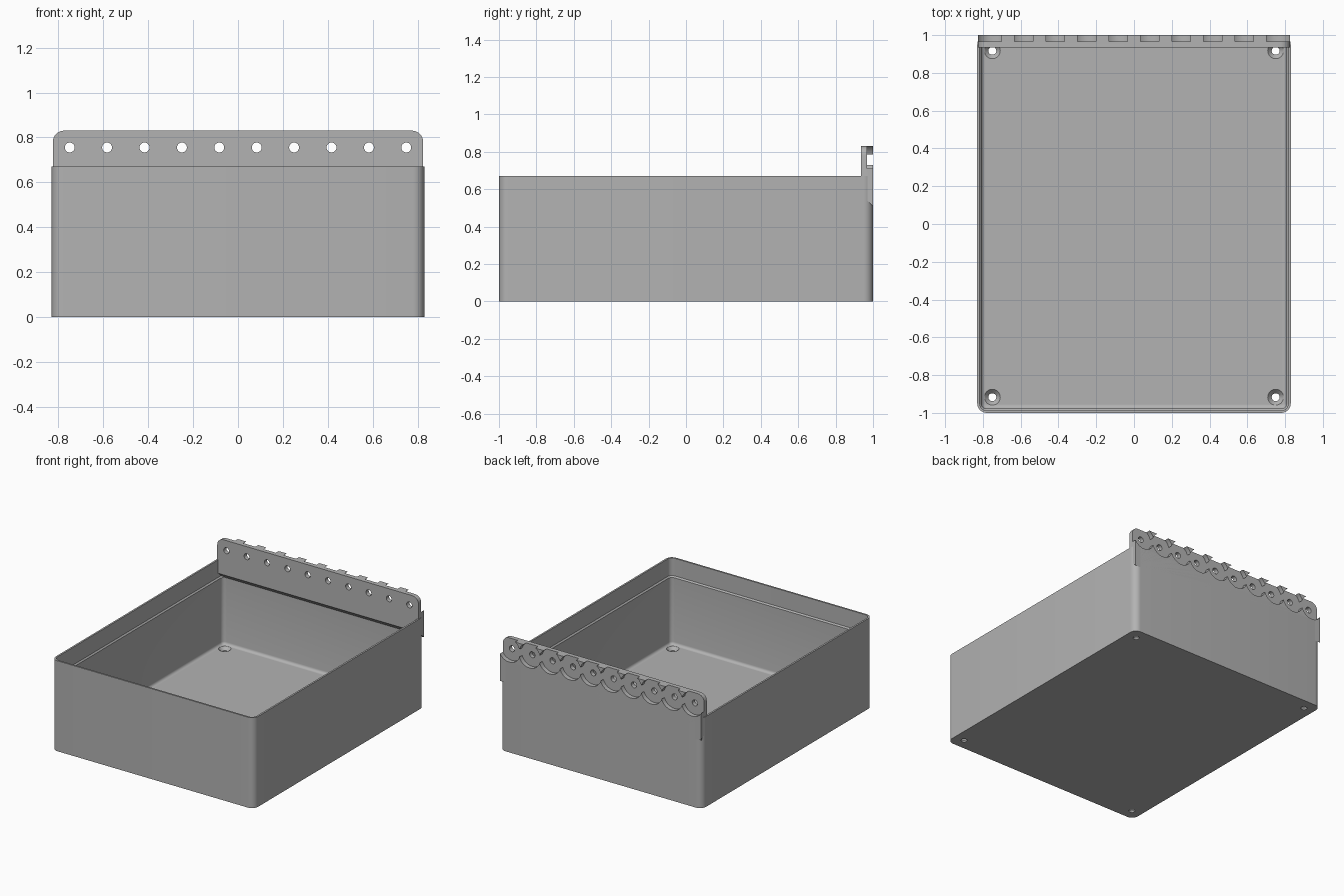
import bpy, bmesh, math

old = bpy.data.objects.get("Cube")
if old:
    bpy.data.objects.remove(old, do_unlink=True)

grey = bpy.data.materials.new("plain grey")
grey.use_nodes = True
grey.diffuse_color = (0.45, 0.45, 0.45, 1)
grey.node_tree.nodes["Principled BSDF"].inputs["Base Color"].default_value = grey.diffuse_color


def make_object(name, bm):
    bmesh.ops.recalc_face_normals(bm, faces=bm.faces)
    mesh = bpy.data.meshes.new(name)
    bm.to_mesh(mesh)
    bm.free()
    mesh.materials.append(grey)
    obj = bpy.data.objects.new(name, mesh)
    bpy.context.collection.objects.link(obj)
    return obj


def rounded_ring(hx, hy, r, z, cx=0, cy=0, steps=8):
    """Rounded rectangle outline at height z; a circle when hx = hy = r."""
    pts = []
    for q, (sx, sy) in enumerate(((1, 1), (-1, 1), (-1, -1), (1, -1))):
        for i in range(steps + 1):
            a = (q + i / steps) * math.pi / 2
            pts.append((cx + sx * (hx - r) + r * math.cos(a),
                        cy + sy * (hy - r) + r * math.sin(a), z))
    return pts


def loft(name, rings):
    """Skin a stack of rings and cap both ends."""
    bm = bmesh.new()
    loops = [[bm.verts.new(p) for p in ring] for ring in rings]
    n = len(loops[0])
    for a, b in zip(loops, loops[1:]):
        for i in range(n):
            j = (i + 1) % n
            bm.faces.new((a[i], a[j], b[j], b[i]))
    bm.faces.new(loops[0])
    bm.faces.new(loops[-1])
    bmesh.ops.remove_doubles(bm, verts=bm.verts, dist=1e-5)
    return make_object(name, bm)


def y_cylinder(name, r, x, z, y0, y1):
    bpy.ops.mesh.primitive_cylinder_add(vertices=64, radius=r, depth=y1 - y0,
                                        location=(x, (y0 + y1) / 2, z),
                                        rotation=(math.pi / 2, 0, 0))
    obj = bpy.context.object
    obj.name = name
    return obj


def cut(target, cutter):
    mod = target.modifiers.new("cut", 'BOOLEAN')
    mod.operation = 'DIFFERENCE'
    mod.solver = 'EXACT'
    mod.object = cutter
    bpy.context.view_layer.objects.active = target
    bpy.ops.object.modifier_apply(modifier=mod.name)
    bpy.data.objects.remove(cutter, do_unlink=True)


def smooth(obj):
    bpy.ops.object.select_all(action='DESELECT')
    obj.select_set(True)
    bpy.context.view_layer.objects.active = obj
    bpy.ops.object.shade_smooth_by_angle(angle=math.radians(28))


# Open box: outer wall, thin rim, small inner step, filleted floor
HX, HY, TOP, FLOOR, R = 0.83, 1.0, 0.67, 0.035, 0.05


def inset(d, z):
    return rounded_ring(HX - d, HY - d, R - d, z)


rings = [inset(0, 0), inset(0, TOP), inset(0.013, TOP),
         inset(0.013, 0.54), inset(0.022, 0.53)]
fillet = 0.02
for i in range(5):
    a = i / 4 * math.pi / 2
    rings.append(inset(0.022 + fillet * (1 - math.cos(a)),
                       FLOOR + fillet * (1 - math.sin(a))))
box = loft("box_body", rings)

# Countersunk screw holes in the four floor corners
for sx in (-1, 1):
    for sy in (-1, 1):
        profile = ((0.021, -0.1), (0.021, 0.012), (0.042, FLOOR), (0.042, 0.1))
        cut(box, loft("screw_hole", [rounded_ring(r, r, r, z, 0.75 * sx, 0.917 * sy)
                                     for r, z in profile]))
smooth(box)

# Hinge plate: sloped underside, rounded top corners
PX, PTOP = 0.825, 0.83
bm = bmesh.new()
side = [bm.verts.new((-PX, y, z)) for y, z in
        ((0.935, 0.57), (0.935, PTOP), (1, PTOP), (1, 0.51))]
face = bm.faces.new(side)
ext = bmesh.ops.extrude_face_region(bm, geom=[face])
bmesh.ops.translate(bm, vec=(2 * PX, 0, 0),
                    verts=[v for v in ext["geom"] if isinstance(v, bmesh.types.BMVert)])
corners = [e for e in bm.edges
           if all(v.co.z > PTOP - 0.001 for v in e.verts)
           and abs(e.verts[0].co.x - e.verts[1].co.x) < 0.001]
bmesh.ops.bevel(bm, geom=corners, offset=0.05, segments=8, profile=0.5, affect='EDGES')
plate = make_object("hinge_plate", bm)

# Row of round recesses behind, each with a through hole
for i in range(10):
    x = (i - 4.5) / 6
    cut(plate, y_cylinder("recess", 0.088, x, 0.757, 0.967, 1.1))
    cut(plate, y_cylinder("pin_hole", 0.022, x, 0.755, 0.9, 1.15))
smooth(plate)
